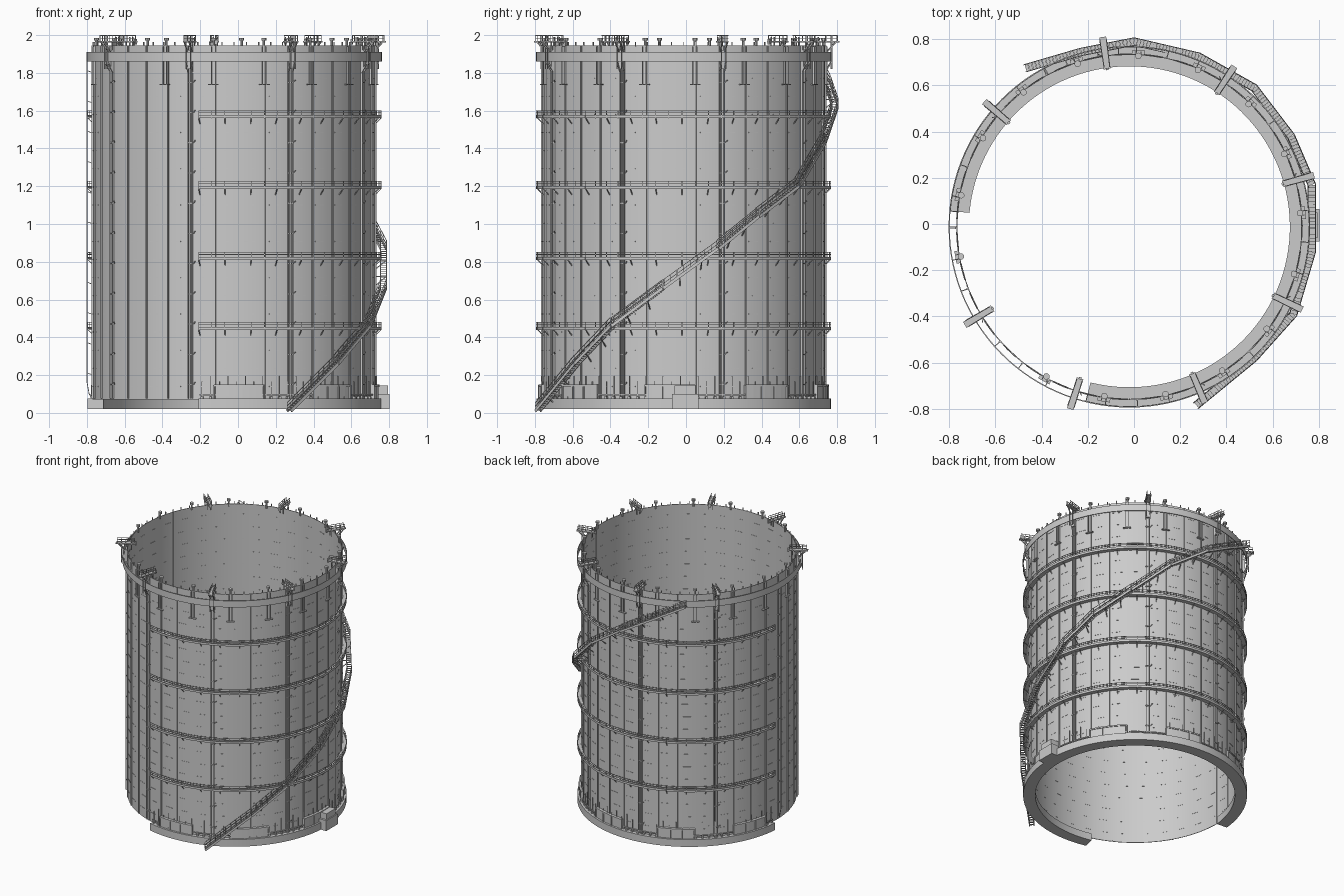
import bpy, bmesh
from math import sin, cos, radians, ceil
from mathutils import Vector, Matrix

if "Cube" in bpy.data.objects:
    bpy.data.objects.remove(bpy.data.objects["Cube"])

CX, CY, R = -0.02, -0.012, 0.747        # tank axis and shell radius
A0, A1 = -104, 175                      # arc covered by base ring and walkways
STEP = 20.6                             # main angular module


def pt(a, r, z):
    return Vector((CX + r * cos(radians(a)), CY + r * sin(radians(a)), z))


def finish(bm, name, smooth=False):
    bmesh.ops.recalc_face_normals(bm, faces=bm.faces)
    me = bpy.data.meshes.new(name)
    bm.to_mesh(me)
    bm.free()
    ob = bpy.data.objects.new(name, me)
    bpy.context.collection.objects.link(ob)
    if smooth:
        bpy.context.view_layer.objects.active = ob
        ob.select_set(True)
        bpy.ops.object.shade_smooth_by_angle(angle=radians(30))
        ob.select_set(False)


def box(bm, a, r, z, dr, dt, dz):
    """Box centred at polar position, sized radial / tangential / vertical."""
    m = Matrix.Translation(pt(a, r, z)) @ Matrix.Rotation(radians(a), 4, 'Z') @ Matrix.Diagonal((dr, dt, dz, 1))
    bmesh.ops.create_cube(bm, size=1, matrix=m)


def bar(bm, p, q, w, h=None):
    """Rectangular bar from p to q."""
    p, q = Vector(p), Vector(q)
    d = q - p
    rot = d.to_track_quat('X', 'Z').to_matrix().to_4x4()
    m = Matrix.Translation((p + q) / 2) @ rot @ Matrix.Diagonal((d.length, w, h or w, 1))
    bmesh.ops.create_cube(bm, size=1, matrix=m)


def arc(bm, a0, a1, r0, r1, z0, z1, seg=3.0):
    """Rectangular profile swept round the tank axis."""
    n = max(2, ceil((a1 - a0) / seg))
    closed = a1 - a0 >= 360
    rings = []
    for i in range(n if closed else n + 1):
        a = a0 + (a1 - a0) * i / n
        rings.append([bm.verts.new(pt(a, r, z)) for r, z in ((r0, z0), (r1, z0), (r1, z1), (r0, z1))])
    for i in range(n):
        s, t = rings[i], rings[(i + 1) % len(rings)]
        for k in range(4):
            bm.faces.new((s[k], s[(k + 1) % 4], t[(k + 1) % 4], t[k]))
    if not closed:
        bm.faces.new(rings[0])
        bm.faces.new(rings[-1][::-1])


def cyl(bm, p, r, h, n=10):
    bmesh.ops.create_cone(bm, cap_ends=True, segments=n, radius1=r, radius2=r, depth=h,
                          matrix=Matrix.Translation(p + Vector((0, 0, h / 2))))


# Shell wall
bm = bmesh.new()
arc(bm, 0, 360, R - 0.002, R + 0.002, 0.07, 1.945)
finish(bm, "tank_shell", True)

# Foundation ring with the open sector
bm = bmesh.new()
arc(bm, A0, A1, 0.695, 0.78, 0.02, 0.075)
finish(bm, "foundation_ring", True)

# Top fascia band
bm = bmesh.new()
arc(bm, 0, 360, 0.778, 0.783, 1.86, 1.91)
for i in range(35):
    box(bm, -108 + i * STEP / 2, 0.763, 1.885, 0.032, 0.004, 0.008)
finish(bm, "top_band", True)

# Vertical stiffeners and short plate seams
bm = bmesh.new()
for i in range(35):
    a = -108 + i * STEP / 2
    box(bm, a, R + 0.003, 1.01, 0.012, 0.007, 1.87)
    for k in range(19):
        box(bm, a + (5.15 if k % 2 else 3.5), R, 0.14 + k * 0.096, 0.007, 0.055, 0.004)
finish(bm, "wall_stiffeners")

# Walkways with brackets and handrails
for n, z in enumerate((0.44, 0.81, 1.185, 1.56)):
    bm = bmesh.new()
    arc(bm, A0, A1, R, 0.78, z, z + 0.008)
    arc(bm, A0, A1, 0.777, 0.781, z, z + 0.016)
    for h in (0.03, 0.042):
        arc(bm, A0, A1, 0.778, 0.781, z + h - 0.003, z + h)
    for i in range(55):
        a = A0 + (A1 - A0) * i / 54
        box(bm, a, 0.7795, z + 0.02, 0.003, 0.003, 0.042)
        if i % 2 == 0:
            bar(bm, pt(a, R, z - 0.03), pt(a, 0.776, z), 0.004)
    finish(bm, "walkway_%d" % (n + 1))

# Guide columns with clips, head frames and rails
ANG = [-149.2 + 2 * STEP * i for i in range(8)]
bm = bmesh.new()
fr = bmesh.new()
for a in ANG:
    for s in (-0.9, 0.9):
        box(bm, a + s, R + 0.006, 1.01, 0.014, 0.005, 1.87)
    for k in range(11):
        z = 0.15 + k * 0.16
        box(bm, a, R + 0.008, z, 0.012, 0.03, 0.006)
        bar(bm, pt(a + 1.2, R, z), pt(a + 2.2, R + 0.012, z + 0.012), 0.004)
    box(fr, a, 0.76, 1.965, 0.14, 0.03, 0.008)
    for s in (-1, 1):
        b = a + s * 0.95
        box(fr, b, 0.79, 1.91, 0.005, 0.004, 0.18)
        box(fr, b, 0.72, 1.955, 0.005, 0.004, 0.07)
        bar(fr, pt(b, 0.752, 1.80), pt(b, 0.79, 1.86), 0.006)
        bar(fr, pt(b, 0.755, 1.90), pt(b, 0.815, 1.965), 0.006)
        for r in (0.70, 0.76, 0.82):
            box(fr, b, r, 1.983, 0.003, 0.003, 0.034)
        for z in (1.984, 1.998):
            box(fr, b, 0.76, z, 0.125, 0.003, 0.003)
    box(fr, a, R + 0.01, 1.87, 0.02, 0.03, 0.10)
    box(fr, a, 0.69, 1.965, 0.01, 0.012, 0.03)
finish(bm, "guide_columns")
finish(fr, "guide_head_frames")

# Rim vents with hanging brackets below
bm = bmesh.new()
for i in range(16):
    a = -119 + STEP * i
    cyl(bm, pt(a, R - 0.006, 1.93), 0.007, 0.045)
    cyl(bm, pt(a, R - 0.006, 1.972), 0.014, 0.014)
    for s in (-0.8, 0.8):
        box(bm, a + s, R + 0.007, 1.84, 0.014, 0.004, 0.20)
    box(bm, a, R + 0.008, 1.738, 0.02, 0.055, 0.006)
finish(bm, "rim_vents")

# Rim studs
bm = bmesh.new()
for i in range(72):
    box(bm, i * 5, R, 1.952, 0.006, 0.005, 0.024)
finish(bm, "rim_studs")

# Base panels and anchor rods
bm = bmesh.new()
for i in range(7):
    c = -88 + 2 * STEP * i
    arc(bm, c - 9.5, c + 9.5, R, 0.765, 0.075, 0.14)
    arc(bm, c - 10, c + 10, R, 0.77, 0.14, 0.15)
    for s in (-10, -3, 3, 10):
        box(bm, c + s, 0.76, 0.11, 0.022, 0.008, 0.075)
arc(bm, A0, A1, 0.757, 0.763, 0.092, 0.10)
finish(bm, "base_panels")
bm = bmesh.new()
for i in range(80):
    a = A0 + 1 + (A1 - A0 - 2) * i / 79
    box(bm, a, R + 0.008, 0.135 if i % 2 else 0.12, 0.004, 0.004, 0.12 if i % 2 else 0.09)
    box(bm, a, R + 0.008, 0.08, 0.02, 0.014, 0.012)
finish(bm, "anchor_rods")

# Side equipment block on the +x side
bm = bmesh.new()
for x0, x1, w, z0, z1 in ((0.74, 0.803, 0.07, 0.02, 0.10), (0.725, 0.795, 0.055, 0.10, 0.145)):
    bmesh.ops.create_cube(bm, size=1, matrix=Matrix.Translation(((x0 + x1) / 2, -0.005, (z0 + z1) / 2))
                          @ Matrix.Diagonal((x1 - x0, 2 * w, z1 - z0, 1)))
finish(bm, "side_block")

# Drop line in the open sector
bm = bmesh.new()
line = [(0.752, 0.075), (0.768, 0.10), (0.779, 0.16), (0.779, 1.88)]
for (r, z), (r2, z2) in zip(line, line[1:]):
    bar(bm, pt(180, r, z), pt(180, r2, z2), 0.004)
for k in range(11):
    z = 0.2 + 0.16 * k
    bar(bm, pt(180, R, z), pt(180, 0.779, z + 0.012), 0.004)
finish(bm, "drop_line")

# Stair wrapping round the outside in straight flights
path = [Vector(p) for p in (
    (0.27, -0.785, 0.01), (0.52, -0.58, 0.26), (0.69, -0.39, 0.46), (0.77, -0.12, 0.66),
    (0.77, 0.17, 0.87), (0.68, 0.38, 1.04), (0.52, 0.59, 1.20), (0.28, 0.725, 1.43),
    (0.0, 0.79, 1.62), (-0.23, 0.745, 1.75), (-0.47, 0.675, 1.885))]
W = 0.016
bm = bmesh.new()
rl = bmesh.new()
for p, q in zip(path, path[1:]):
    d = q - p
    side = Vector((d.y, -d.x, 0)).normalized() * W
    up = Vector((0, 0, 1))
    for s in (-1, 1):
        o = side * s
        bar(bm, p + o, q + o, 0.004, 0.016)
        for h in (0.025, 0.045):
            bar(rl, p + o + up * h, q + o + up * h, 0.003)
        n = ceil(d.length / 0.05)
        for i in range(n + 1):
            b = p + d * (i / n) + o
            bar(rl, b, b + up * 0.045, 0.003)
    n = ceil(d.length / 0.018)
    for i in range(n):
        c = p + d * ((i + 0.5) / n)
        m = Matrix.Translation(c) @ side.to_track_quat('Y', 'Z').to_matrix().to_4x4()
        bmesh.ops.create_cube(bm, size=1, matrix=m @ Matrix.Diagonal((0.014, 2 * W, 0.003, 1)))
    # wall brackets under each flight
    for t in (0.3, 0.7):
        c = p + d * t
        inward = (Vector((CX, CY, c.z)) - c).normalized()
        gap = max(0.01, (c - Vector((CX, CY, c.z))).length - R)
        bar(bm, c - inward * W, c + inward * gap, 0.005)
        bar(bm, c - inward * W, c + inward * gap - up * 0.05, 0.005)
finish(bm, "stair_flights")
finish(rl, "stair_handrails")
